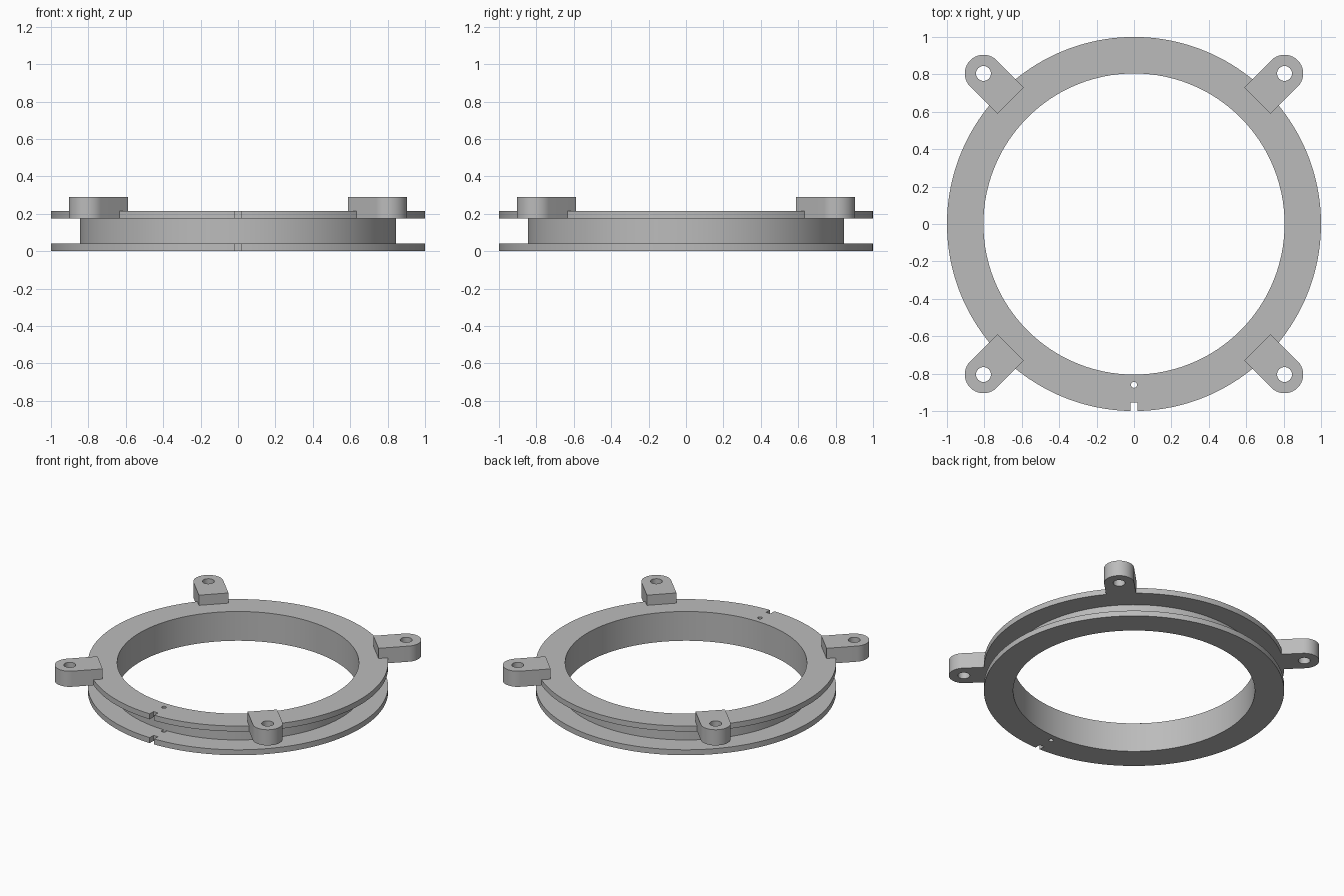
import bpy
import bmesh
import math
from mathutils import Matrix

cube = bpy.data.objects.get("Cube")
if cube:
    bpy.data.objects.remove(cube, do_unlink=True)

# Main sizes
INNER, HUB, OUTER = 0.805, 0.845, 1.0
FLANGE = 0.04
UPPER = 0.175
LUG_TOP = 0.29
LUG_START, LUG_CENTRE, LUG_R = 0.933, 1.138, 0.1

grey = bpy.data.materials.new("grey plastic")
grey.use_nodes = True
colour = (0.5, 0.5, 0.5, 1)
grey.diffuse_color = colour
grey.node_tree.nodes["Principled BSDF"].inputs["Base Color"].default_value = colour


def arc(cx, cy, r, start, end, steps):
    """Points along an arc, both ends included."""
    return [(cx + r * math.cos(start + (end - start) * i / steps),
             cy + r * math.sin(start + (end - start) * i / steps))
            for i in range(steps + 1)]


def circle(cx, cy, r, steps):
    return arc(cx, cy, r, 0, math.tau, steps)[:-1]


def plate(name, loops, z0, z1, turn=0):
    """Upright solid from an outline followed by its hole outlines."""
    bm = bmesh.new()
    layers = []
    for z in (z0, z1):
        rings, edges = [], []
        for loop in loops:
            ring = [bm.verts.new((x, y, z)) for x, y in loop]
            edges += [bm.edges.new((ring[i - 1], ring[i])) for i in range(len(ring))]
            rings.append(ring)
        bmesh.ops.triangle_fill(bm, edges=edges, use_beauty=True, normal=(0, 0, 1))
        layers.append(rings)
    for low, high in zip(*layers):
        for i in range(len(low)):
            bm.faces.new((low[i - 1], low[i], high[i], high[i - 1]))
    bmesh.ops.recalc_face_normals(bm, faces=bm.faces[:])
    bm.transform(Matrix.Rotation(turn, 4, "Z"))
    mesh = bpy.data.meshes.new(name)
    bm.to_mesh(mesh)
    bm.free()
    mesh.materials.append(grey)
    mesh.shade_smooth()
    mesh.set_sharp_from_angle(angle=math.radians(30))
    obj = bpy.data.objects.new(name, mesh)
    bpy.context.collection.objects.link(obj)
    return obj


# Flanges: notched rim with a small cord hole at the front
half = 0.018
gap = math.asin(half / OUTER)
front = -math.pi / 2
rim = arc(0, 0, OUTER, front + gap, front + math.tau - gap, 160)
rim += [(-half, -0.955), (half, -0.955)]
bore = circle(0, 0, INNER, 160)
cord_hole = circle(0, -0.86, 0.016, 20)
plate("lower_flange", [rim, bore, cord_hole], 0, FLANGE)
plate("upper_flange", [rim, bore, cord_hole], UPPER, UPPER + FLANGE)

# Hub wall between the flanges
plate("hub_wall", [circle(0, 0, HUB, 160), bore], FLANGE, UPPER)

# Four round-ended mounting lugs on the diagonals
lug = [(LUG_START, -LUG_R)]
lug += arc(LUG_CENTRE, 0, LUG_R, -math.pi / 2, math.pi / 2, 32)
lug += [(LUG_START, LUG_R)]
bolt_hole = circle(LUG_CENTRE, 0, 0.04, 32)
names = ("back_left", "back_right", "front_right", "front_left")
for i, place in enumerate(names):
    plate(place + "_lug", [lug, bolt_hole], UPPER, LUG_TOP,
          math.pi / 4 + i * math.pi / 2)
